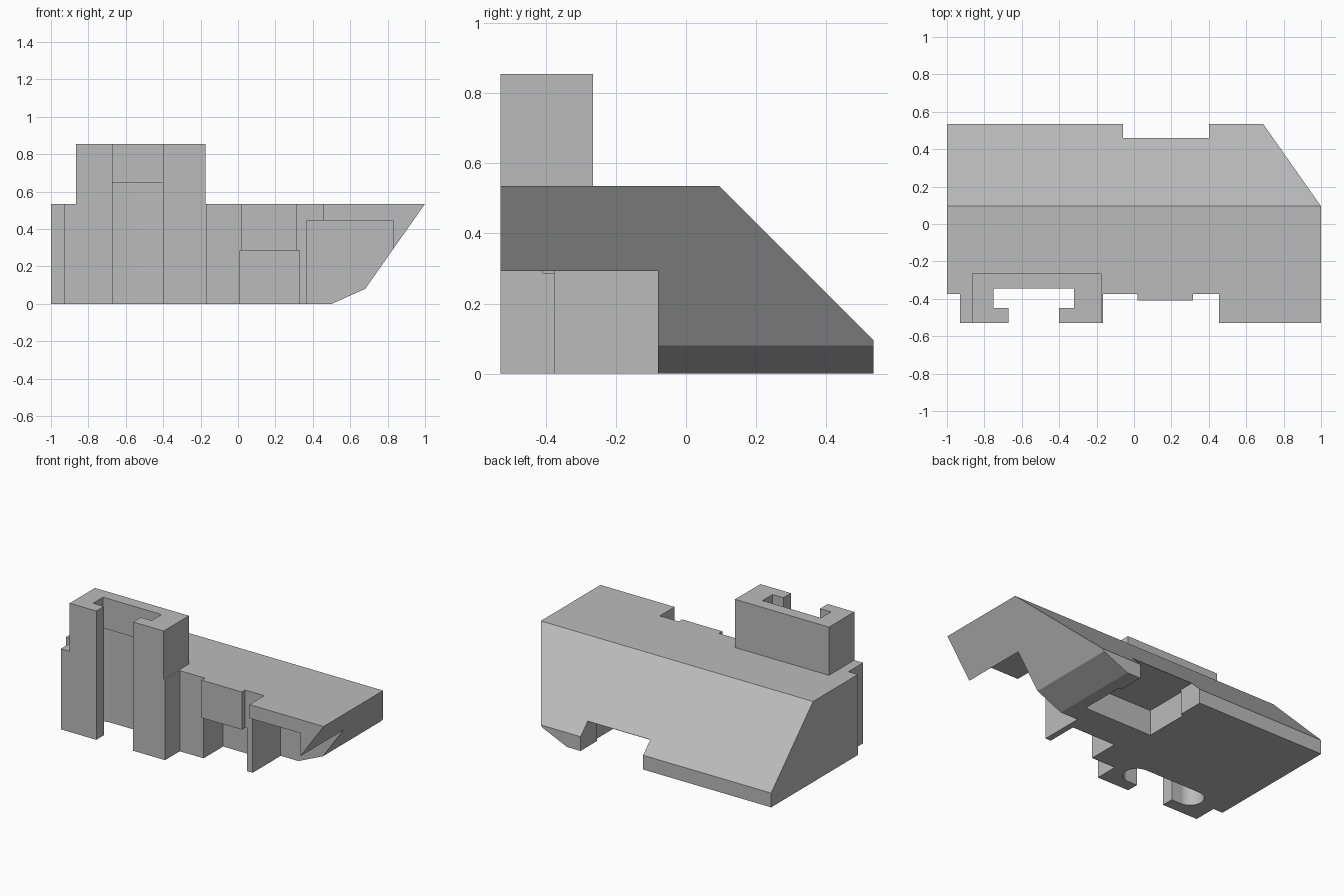
import bpy, bmesh, math

if "Cube" in bpy.data.objects:
    bpy.data.objects.remove(bpy.data.objects["Cube"])

grey = bpy.data.materials.new("plain_grey")
grey.diffuse_color = (0.5, 0.5, 0.5, 1)
grey.use_nodes = True
grey.node_tree.nodes["Principled BSDF"].inputs["Base Color"].default_value = grey.diffuse_color


def prism(name, points, lo, hi, axis="z"):
    """Extrude a flat outline along one axis, from lo to hi."""
    place = {"x": lambda a, b, c: (c, a, b),
             "y": lambda a, b, c: (a, c, b),
             "z": lambda a, b, c: (a, b, c)}[axis]
    bm = bmesh.new()
    low = [bm.verts.new(place(a, b, lo)) for a, b in points]
    high = [bm.verts.new(place(a, b, hi)) for a, b in points]
    bm.faces.new(low[::-1])
    bm.faces.new(high)
    n = len(points)
    for i in range(n):
        j = (i + 1) % n
        bm.faces.new((low[i], low[j], high[j], high[i]))
    bmesh.ops.recalc_face_normals(bm, faces=bm.faces[:])
    mesh = bpy.data.meshes.new(name)
    bm.to_mesh(mesh)
    bm.free()
    mesh.materials.append(grey)
    ob = bpy.data.objects.new(name, mesh)
    bpy.context.collection.objects.link(ob)
    return ob


def block(name, x0, x1, y0, y1, z0, z1):
    return prism(name, [(x0, y0), (x1, y0), (x1, y1), (x0, y1)], z0, z1)


def cut(target, cutters):
    """Subtract each cutter and bake the result."""
    for c in cutters:
        mod = target.modifiers.new("cut", "BOOLEAN")
        mod.operation = "DIFFERENCE"
        mod.solver = "EXACT"
        mod.object = c
        bpy.context.view_layer.objects.active = target
        bpy.ops.object.modifier_apply(modifier=mod.name)


# Shared outline of the T-shaped slot, left to right
slot = [(-0.67, -0.53), (-0.67, -0.45), (-0.75, -0.45), (-0.75, -0.345),
        (-0.32, -0.345), (-0.32, -0.45), (-0.40, -0.45), (-0.40, -0.53)]

# Main body from its plan outline
body = prism("main_body", [(-1, -0.375), (-0.93, -0.375), (-0.93, -0.53)] + slot +
             [(-0.165, -0.53), (-0.165, -0.375), (0.02, -0.375), (0.02, -0.41),
              (0.315, -0.41), (0.315, -0.375), (0.455, -0.375), (0.455, -0.53),
              (1, -0.53), (1, 0.535), (-1, 0.535)], 0, 0.535)

# Upper tower around the slot
tower = prism("slotted_tower", [(-0.865, -0.53)] + slot +
              [(-0.175, -0.53), (-0.175, -0.265), (-0.865, -0.265)], 0.535, 0.855)

# Round-ended channel behind the slot lips
r, cy = 0.085, -0.365
channel = []
for cx, start in ((-0.33, -90), (-0.74, 90)):
    for i in range(13):
        a = math.radians(start + 15 * i)
        channel.append((cx + r * math.cos(a), cy + r * math.sin(a)))
channel_cutter = prism("channel_cutter", channel, -0.1, 0.65)

cutters = [
    # sloping rear face
    prism("slope_cutter", [(0.095 - 0.1, 0.635), (0.635, -0.005), (0.635, 0.635)],
          -1.1, 1.1, "x"),
    # raked right end and its small lower chamfer
    prism("end_cutter", [(0.5, 0), (0.68, 0.08), (1, 0.535), (1.07, 0.635),
                         (1.2, 0.635), (1.2, -0.1), (0.275, -0.1)], -0.7, 0.7, "y"),
    # front pocket under the right end
    block("front_pocket_cutter", 0.37, 0.83, -0.7, -0.08, -0.1, 0.445),
    # pocket under the shallow front plate
    block("middle_pocket_cutter", 0.01, 0.33, -0.7, -0.17, -0.1, 0.285),
    # rear notch and the recess under it
    block("rear_notch_cutter", -0.06, 0.40, 0.46, 0.7, -0.1, 0.7),
    block("rear_mouth_cutter", -0.06, 0.40, 0.30, 0.6, -0.1, 0.168),
    block("rear_recess_cutter", -0.08, 0.42, 0.055, 0.36, -0.1, 0.168),
    channel_cutter,
]
cut(body, cutters)
cut(tower, [channel_cutter])
for c in cutters:
    bpy.data.objects.remove(c, do_unlink=True)

# Smooth the channel ends, keep other edges sharp
for ob in (body, tower):
    bpy.ops.object.select_all(action="DESELECT")
    ob.select_set(True)
    bpy.context.view_layer.objects.active = ob
    bpy.ops.object.shade_smooth_by_angle(angle=math.radians(20))
